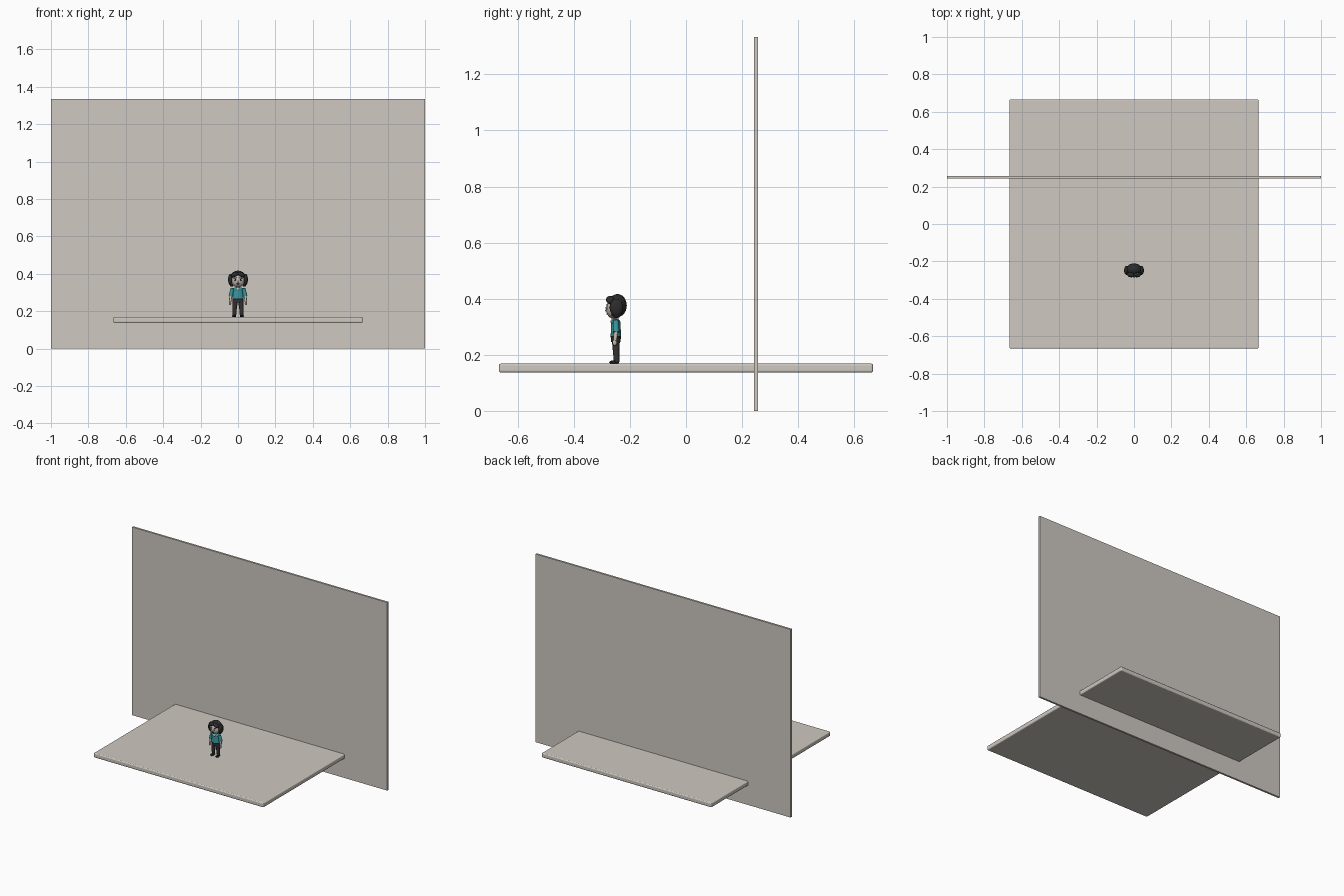
import bpy
import math
from mathutils import Vector

cube = bpy.data.objects.get("Cube")
if cube:
    bpy.data.objects.remove(cube, do_unlink=True)


def material(name, r, g, b):
    m = bpy.data.materials.new(name)
    m.use_nodes = True
    m.diffuse_color = (r, g, b, 1)
    bsdf = next(n for n in m.node_tree.nodes if n.type == 'BSDF_PRINCIPLED')
    bsdf.inputs["Base Color"].default_value = (r, g, b, 1)
    return m


STONE = material("warm grey", 0.62, 0.58, 0.53)
SKIN = material("pale skin", 0.56, 0.49, 0.44)
HAIR = material("dark hair", 0.025, 0.025, 0.027)
TEAL = material("teal cloth", 0.04, 0.30, 0.33)
DARK = material("dark trousers", 0.035, 0.033, 0.034)
BLACK = material("black shoes", 0.012, 0.012, 0.013)
WHITE = material("eye white", 0.75, 0.75, 0.73)

FIGURE_Y = -0.25


def finish(name, mat, smooth=True):
    ob = bpy.context.object
    ob.name = name
    ob.data.materials.append(mat)
    if smooth:
        bpy.ops.object.shade_smooth_by_angle(angle=math.radians(40))
    return ob


def box(name, center, size, mat, bevel=0):
    bpy.ops.mesh.primitive_cube_add(size=1, location=center)
    bpy.context.object.scale = size
    bpy.ops.object.transform_apply(location=False, rotation=False, scale=True)
    ob = finish(name, mat, False)
    if bevel:
        mod = ob.modifiers.new("rounded edge", 'BEVEL')
        mod.width, mod.segments = bevel, 3
    return ob


def ball(name, x, y, z, radii, mat, tilt=0):
    bpy.ops.mesh.primitive_uv_sphere_add(segments=24, ring_count=14, radius=1,
                                         location=(x, FIGURE_Y + y, z),
                                         rotation=(0, tilt, 0))
    bpy.context.object.scale = radii
    return finish(name, mat)


def limb(name, top, bottom, r_top, r_bottom, mat, depth=1.0):
    # Tapered round section between two points
    a, b = Vector(top), Vector(bottom)
    axis = a - b
    mid = (a + b) / 2 + Vector((0, FIGURE_Y, 0))
    bpy.ops.mesh.primitive_cone_add(vertices=20, radius1=r_bottom, radius2=r_top,
                                    depth=axis.length, location=mid)
    ob = bpy.context.object
    ob.rotation_euler = axis.to_track_quat('Z', 'Y').to_euler()
    ob.scale.y = depth
    return finish(name, mat)


# Setting
box("back_wall", (0, 0.25, 0.667), (2, 0.014, 1.333), STONE)
box("platform", (0, 0, 0.153), (1.333, 1.333, 0.032), STONE, 0.007)

# Head and hair
ball("face", 0, -0.006, 0.364, (0.037, 0.029, 0.036), SKIN)
ball("hair_cap", 0, 0.006, 0.376, (0.043, 0.033, 0.041), HAIR)
ball("nose", 0, -0.034, 0.358, (0.004, 0.004, 0.004), SKIN)
ball("mouth", 0, -0.031, 0.346, (0.009, 0.003, 0.002), BLACK)
for side, s in (("left", 1), ("right", -1)):
    ball(side + "_hair_lobe", s * 0.040, 0.002, 0.369, (0.013, 0.024, 0.031), HAIR)
    ball(side + "_hair_curl", s * 0.034, 0.002, 0.347, (0.011, 0.018, 0.016), HAIR)
    ball(side + "_fringe", s * 0.017, -0.019, 0.396, (0.021, 0.016, 0.013), HAIR, s * 0.45)
    ball(side + "_eye", s * 0.014, -0.031, 0.368, (0.008, 0.004, 0.006), WHITE)
    ball(side + "_pupil", s * 0.014, -0.034, 0.368, (0.004, 0.0025, 0.0045), BLACK)
    ball(side + "_brow", s * 0.015, -0.0315, 0.378, (0.009, 0.003, 0.0018), HAIR, s * 0.15)

# Torso
limb("neck", (0, 0, 0.336), (0, 0, 0.316), 0.009, 0.011, SKIN)
limb("shirt", (0, 0, 0.318), (0, 0, 0.268), 0.026, 0.030, TEAL, 0.62)
ball("shoulders", 0, 0, 0.317, (0.032, 0.016, 0.011), TEAL)
ball("neckline", 0, -0.011, 0.319, (0.010, 0.008, 0.009), SKIN)
limb("belt", (0, 0, 0.272), (0, 0, 0.262), 0.0295, 0.0295, BLACK, 0.62)
limb("hips", (0, 0, 0.264), (0, 0, 0.246), 0.029, 0.027, DARK, 0.62)

# Arms, legs and shoes
for side, s in (("left", 1), ("right", -1)):
    limb(side + "_sleeve", (s * 0.029, 0, 0.323), (s * 0.039, 0.001, 0.281),
         0.010, 0.012, TEAL)
    limb(side + "_forearm", (s * 0.038, 0.001, 0.286), (s * 0.042, -0.003, 0.250),
         0.008, 0.006, SKIN)
    ball(side + "_hand", s * 0.042, -0.004, 0.244, (0.006, 0.008, 0.011), SKIN)
    limb(side + "_thigh", (s * 0.015, 0, 0.258), (s * 0.018, 0.001, 0.217),
         0.0145, 0.012, DARK)
    limb(side + "_shin", (s * 0.018, 0.001, 0.218), (s * 0.020, 0.003, 0.174),
         0.012, 0.010, DARK)
    ball(side + "_shoe", s * 0.021, -0.006, 0.174, (0.011, 0.018, 0.0065), BLACK)
